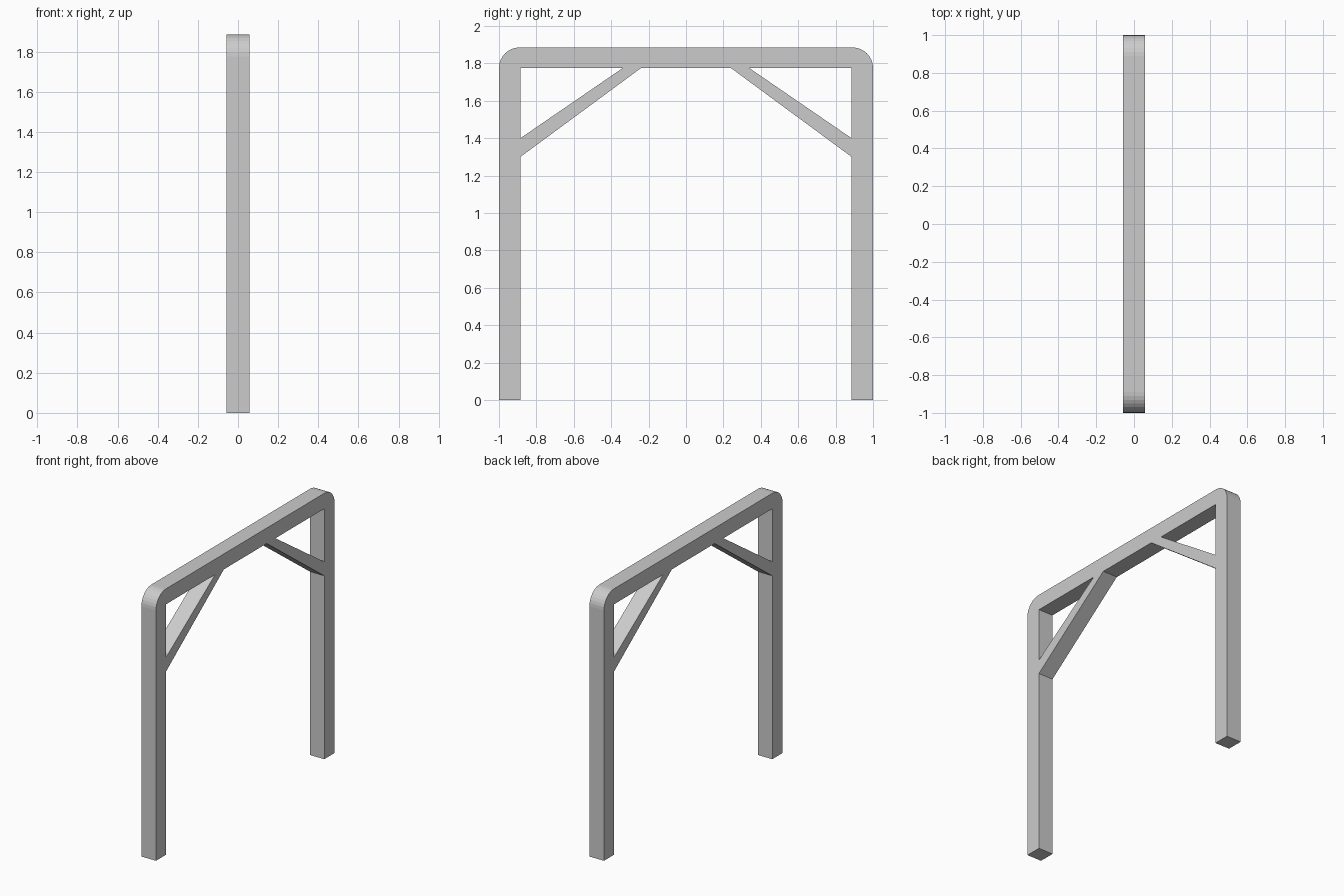
import bpy, bmesh, math

if "Cube" in bpy.data.objects:
    bpy.data.objects.remove(bpy.data.objects["Cube"])

HALF_X = 0.057   # half the timber depth
TOP = 1.885      # overall height
INNER_Y = 0.885  # inside face of the posts
BEAM_Z = 1.775   # underside of the beam
RADIUS = 0.11    # rounded outer corners
STEPS = 8


def extrude_profile(name, profile):
    """Extrude a closed (y, z) outline along x, centred on x = 0."""
    bm = bmesh.new()
    face = bm.faces.new([bm.verts.new((-HALF_X, y, z)) for y, z in profile])
    result = bmesh.ops.extrude_face_region(bm, geom=[face])
    moved = [g for g in result["geom"] if isinstance(g, bmesh.types.BMVert)]
    bmesh.ops.translate(bm, verts=moved, vec=(2 * HALF_X, 0, 0))
    bmesh.ops.recalc_face_normals(bm, faces=bm.faces)
    mesh = bpy.data.meshes.new(name)
    bm.to_mesh(mesh)
    bm.free()
    obj = bpy.data.objects.new(name, mesh)
    bpy.context.collection.objects.link(obj)
    return obj


# Posts and beam: one arch outline with rounded outer corners
arc = []
for i in range(STEPS + 1):
    a = math.pi / 2 * i / STEPS
    arc.append((1 - RADIUS + RADIUS * math.cos(a), TOP - RADIUS + RADIUS * math.sin(a)))
right_half = [(INNER_Y, BEAM_Z), (INNER_Y, 0), (1, 0)] + arc
left_half = [(-y, z) for y, z in reversed(right_half)]
extrude_profile("post_and_beam_frame", right_half + left_half)

# Diagonal braces, flush with the frame
for side, label in ((-1, "left"), (1, "right")):
    outline = [(INNER_Y, 1.30), (INNER_Y, 1.40), (0.338, BEAM_Z), (0.24, BEAM_Z)]
    extrude_profile(label + "_brace", [(side * y, z) for y, z in outline])
